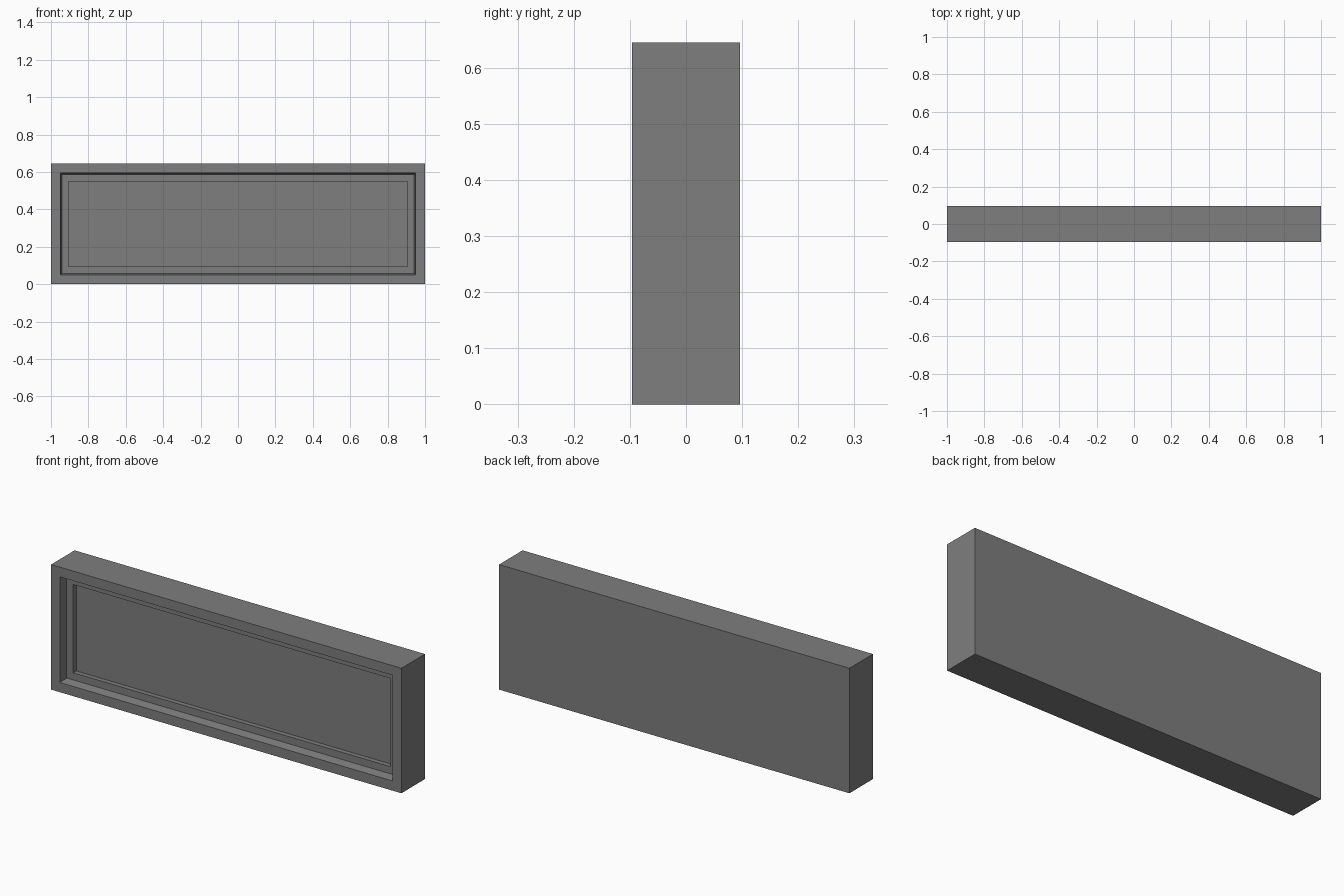
import bpy
import bmesh

cube = bpy.data.objects.get("Cube")
if cube:
    bpy.data.objects.remove(cube, do_unlink=True)

WIDTH, DEPTH, HEIGHT = 2.0, 0.192, 0.645

# Single grey finish
grey = bpy.data.materials.new("mid_grey")
grey.use_nodes = True
colour = (0.21, 0.21, 0.21, 1.0)
grey.diffuse_color = colour
grey.node_tree.nodes["Principled BSDF"].inputs["Base Color"].default_value = colour

bm = bmesh.new()


def ring(inset, depth):
    """Rectangle of vertices, inset from the outline and set back from the front."""
    x, y = WIDTH / 2 - inset, depth - DEPTH / 2
    low, high = inset, HEIGHT - inset
    return [bm.verts.new(p) for p in ((-x, y, low), (x, y, low), (x, y, high), (-x, y, high))]


# Back, outer walls, front rim, tapered recess, ledge and inner panel recess
steps = [(0, DEPTH), (0, 0), (0.05, 0), (0.058, 0.045), (0.095, 0.045), (0.095, 0.07)]
rings = [ring(*s) for s in steps]
for a, b in zip(rings, rings[1:]):
    for i in range(4):
        j = (i + 1) % 4
        bm.faces.new((a[i], a[j], b[j], b[i]))
bm.faces.new(rings[-1])
bm.faces.new(rings[0][::-1])
bmesh.ops.recalc_face_normals(bm, faces=bm.faces)

mesh = bpy.data.meshes.new("recessed_panel_frame")
bm.to_mesh(mesh)
bm.free()
mesh.materials.append(grey)
frame = bpy.data.objects.new("recessed_panel_frame", mesh)
bpy.context.collection.objects.link(frame)
